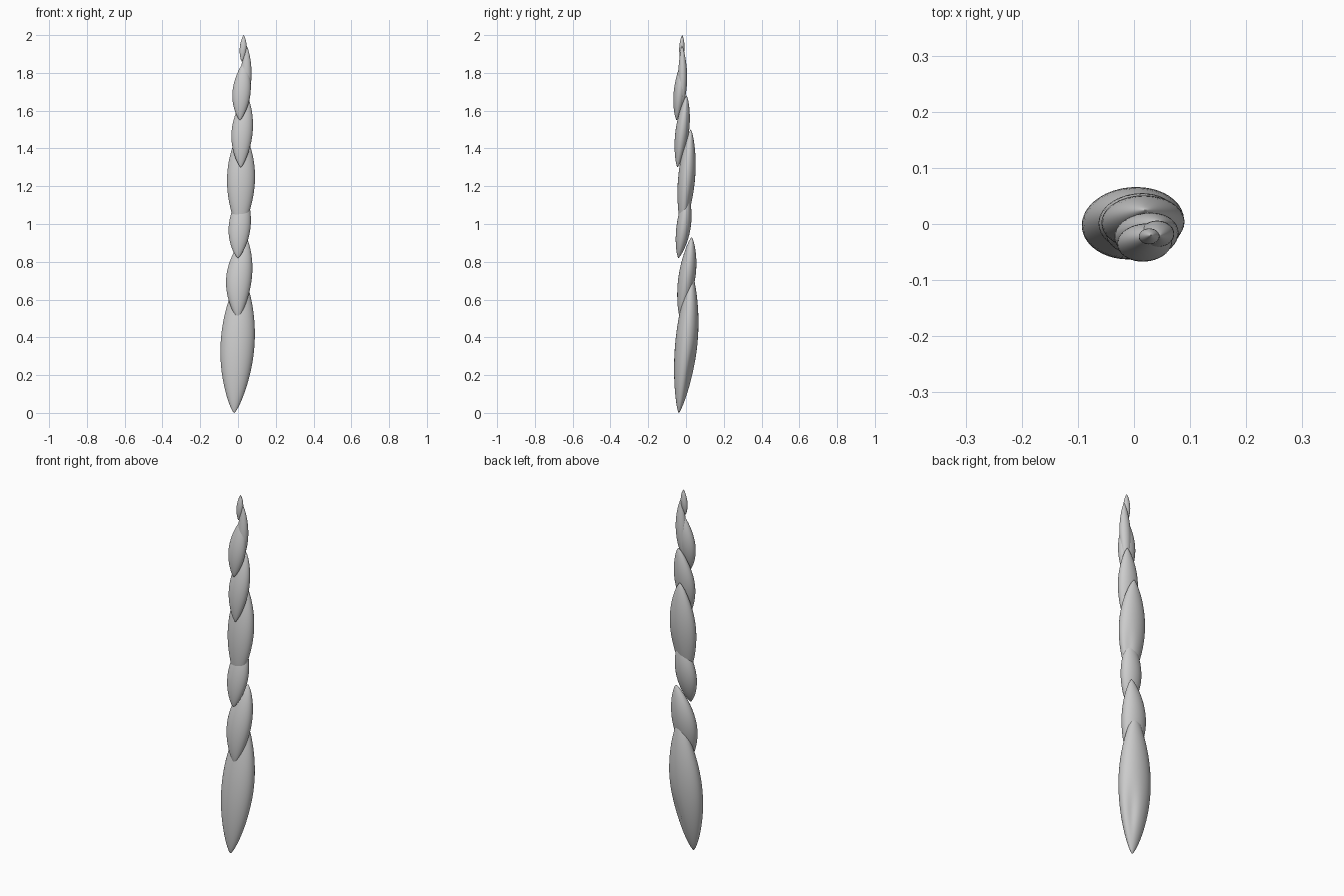
import bpy, bmesh, math
from mathutils import Vector

if "Cube" in bpy.data.objects:
    bpy.data.objects.remove(bpy.data.objects["Cube"])

RINGS, SIDES = 36, 40


def lobe(name, low, mid, high, rx, ry, dent=0.0):
    """Smooth spindle with an oval section, following a bent axis low-mid-high."""
    low, mid, high = Vector(low), Vector(mid), Vector(high)
    ctrl = mid * 2 - (low + high) / 2
    bm = bmesh.new()
    rows = []
    for i in range(1, RINGS):
        t = (1 - math.cos(math.pi * i / RINGS)) / 2
        c = low * (1 - t) ** 2 + ctrl * 2 * t * (1 - t) + high * t * t
        r = math.sin(math.pi * t) ** 0.72
        row = []
        for j in range(SIDES):
            a = 2 * math.pi * j / SIDES
            # shallow hollow low on the back right
            off = math.atan2(math.sin(a - 0.9), math.cos(a - 0.9))
            k = r * (1 - dent * math.exp(-(off / 0.4) ** 2 - ((t - 0.27) / 0.15) ** 2))
            row.append(bm.verts.new(c + Vector((rx * k * math.cos(a), ry * k * math.sin(a), 0))))
        rows.append(row)
    ends = bm.verts.new(low), bm.verts.new(high)
    for j in range(SIDES):
        n = (j + 1) % SIDES
        bm.faces.new((ends[0], rows[0][n], rows[0][j]))
        bm.faces.new((ends[1], rows[-1][j], rows[-1][n]))
        for p, q in zip(rows, rows[1:]):
            bm.faces.new((p[j], p[n], q[n], q[j]))
    for f in bm.faces:
        f.smooth = True
    me = bpy.data.meshes.new(name)
    bm.to_mesh(me)
    bm.free()
    ob = bpy.data.objects.new(name, me)
    bpy.context.collection.objects.link(ob)
    return ob


# Overlapping lobes from the wide base up to the tip
lobe("base_lobe", (-.02, -.038, 0), (-.002, .002, .37), (.02, .03, .74), .09, .059, .22)
lobe("second_lobe", (0, -.03, .50), (.006, .005, .72), (.04, .03, .93), .068, .045)
lobe("third_lobe", (0, -.04, .82), (.009, -.012, .99), (.03, .005, 1.18), .058, .038)
lobe("fourth_lobe", (.01, -.02, .96), (.016, .003, 1.24), (.02, .025, 1.50), .074, .045, .12)
lobe("fifth_lobe", (.015, -.045, 1.30), (.022, -.02, 1.49), (.045, .003, 1.68), .056, .036)
lobe("sixth_lobe", (.01, -.05, 1.55), (.019, -.033, 1.70), (.035, -.02, 1.86), .048, .032)
lobe("seventh_lobe", (.025, -.025, 1.60), (.041, -.018, 1.77), (.045, -.021, 1.945), .030, .024)
lobe("tip_lobe", (.02, -.025, 1.86), (.027, -.022, 1.93), (.03, -.02, 2.0), .018, .014)
